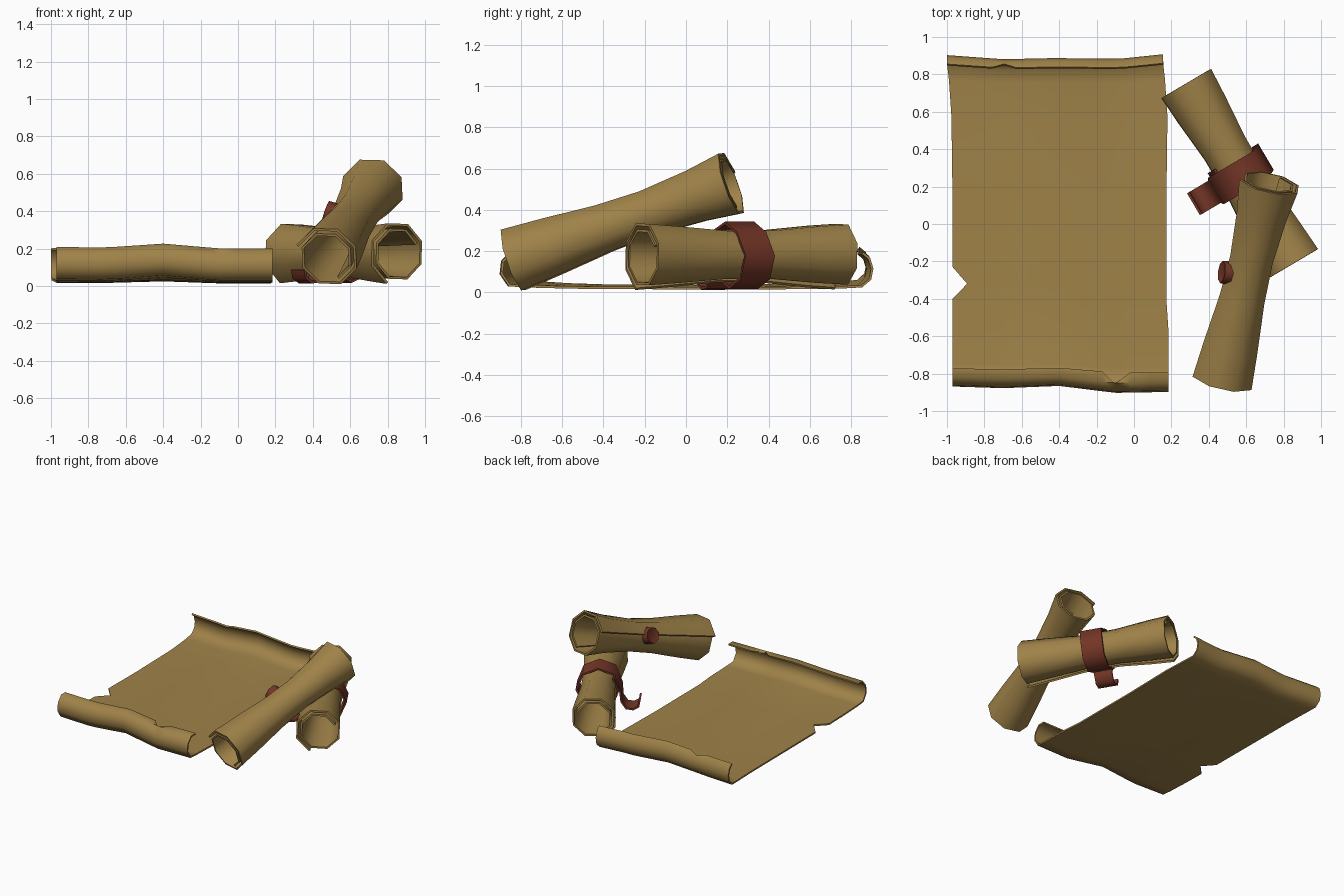
import bpy, bmesh, math
from mathutils import Vector, Matrix

if "Cube" in bpy.data.objects:
    bpy.data.objects.remove(bpy.data.objects["Cube"])


def material(name, rgb):
    m = bpy.data.materials.new(name)
    m.diffuse_color = (*rgb, 1)
    m.use_nodes = True
    m.node_tree.nodes["Principled BSDF"].inputs["Base Color"].default_value = m.diffuse_color
    return m


PARCHMENT = material("parchment", (0.35, 0.225, 0.066))
RED = material("dark red wax", (0.175, 0.036, 0.02))


def interp(points, t):
    """Piecewise linear lookup in a list of (position, value)."""
    for (a, va), (b, vb) in zip(points, points[1:]):
        if t <= b:
            return va + (vb - va) * max(0, (t - a) / (b - a))
    return points[-1][1]


def make_shell(name, rows, mat, thick, angle=50):
    """Thin sheet from a grid of points, thickened and smoothed."""
    me = bpy.data.meshes.new(name)
    n = len(rows[0])
    faces = [(i * n + j, i * n + j + 1, (i + 1) * n + j + 1, (i + 1) * n + j)
             for i in range(len(rows) - 1) for j in range(n - 1)]
    me.from_pydata([tuple(p) for r in rows for p in r], [], faces)
    me.materials.append(mat)
    ob = bpy.data.objects.new(name, me)
    bpy.context.collection.objects.link(ob)
    so = ob.modifiers.new("thickness", "SOLIDIFY")
    so.thickness, so.offset = thick, 0
    bpy.ops.object.select_all(action='DESELECT')
    ob.select_set(True)
    bpy.context.view_layer.objects.active = ob
    bpy.ops.object.modifier_apply(modifier=so.name)
    bpy.ops.object.shade_smooth_by_angle(angle=math.radians(angle))
    return ob


def frame(a, b):
    """Axis direction, horizontal side and upward vector of a roll."""
    d = (b - a).normalized()
    s = d.cross(Vector((0, 0, 1))).normalized()
    return d, s, s.cross(d)


# --- open sheet with curled ends -------------------------------------------
profile = [(-0.785, 0.195), (-0.835, 0.195), (-0.875, 0.15), (-0.882, 0.09),
           (-0.845, 0.035), (-0.76, 0.03), (-0.58, 0.025), (-0.40, 0.022),
           (-0.32, 0.022), (-0.23, 0.022), (0.12, 0.02), (0.57, 0.022),
           (0.76, 0.026), (0.835, 0.03), (0.875, 0.065), (0.885, 0.115),
           (0.87, 0.165), (0.84, 0.19)]
columns = [-0.97, -0.89, -0.73, -0.665, -0.6, -0.4, -0.17, -0.095, -0.02, 0.09, 0.185]
wave = [(-1, 0.008), (-0.7, 0.006), (-0.4, 0.027), (-0.1, 0.0), (0.2, 0.0)]
front_y = [(-1, 0.02), (-0.7, 0.01), (-0.4, 0.022), (-0.1, -0.015), (0.2, -0.01)]
back_y = [(-1, 0.014), (-0.67, -0.01), (-0.4, -0.004), (-0.05, -0.008), (0.2, 0.018)]
rows = []
for k, (y, z) in enumerate(profile):
    row = []
    for x in columns:
        py, pz, px = y, z, x
        if k == 0 and x == -0.095:                  # tear in the front curl
            py, pz = -0.855, 0.175
        if k == len(profile) - 1 and x == -0.665:   # tear in the back curl
            py, pz = 0.862, 0.172
        if k == 8 and x == -0.97:                   # tear in the left edge
            px = -0.892
        elif k == 8 and x == -0.89:
            px = -0.85
        end = min(1, abs(y) / 0.85) ** 4
        py += end * interp(front_y if y < 0 else back_y, x)
        if y > 0.5:
            px -= 0.03 * end                        # back end shifted left
        elif abs(y) < 0.5 and x > 0.1:
            px -= 0.012
        pz += interp(wave, x) * (0.4 + 0.6 * end)
        row.append((px, py, pz))
    rows.append(row)
make_shell("open_sheet", rows, PARCHMENT, 0.012, 60)


# --- rolled scrolls ---------------------------------------------------------
def rolled_scroll(name, a, b, radii, start, turn):
    d, s, u = frame(a, b)
    steps = 13
    rows = []
    for t, r in radii:
        c = a.lerp(b, t)
        row = []
        for i in range(steps + 1):
            ang = math.radians(start + turn * 45 * i)
            q = r * (1.04 - 0.3 * i / steps)
            row.append(c + (s * math.cos(ang) + u * math.sin(ang)) * q)
        rows.append(row)
    make_shell(name, rows, PARCHMENT, 0.014)


low_a, low_b = Vector((0.285, 0.755, 0.178)), Vector((0.855, -0.21, 0.178))
rolled_scroll("lower_scroll", low_a, low_b,
              [(0, 0.165), (0.14, 0.155), (0.36, 0.132), (0.6, 0.13), (0.85, 0.155), (1, 0.168)],
              -67.5, 1)

lean_a, lean_b = Vector((0.48, -0.832, 0.152)), Vector((0.728, 0.222, 0.522))
rolled_scroll("leaning_scroll", lean_a, lean_b,
              [(0, 0.168), (0.18, 0.152), (0.42, 0.125), (0.62, 0.118), (0.84, 0.138), (1, 0.166)],
              157.5, -1)

# --- ribbon band around the lower scroll, with a loose tail ------------------
d, s, u = frame(low_a, low_b)
mid = low_a.lerp(low_b, 0.505)
path = []
for i in range(10):                                  # wraps round with overlap
    ang = math.radians(112.5 - 45 * i)
    r = 0.168 - 0.002 * i
    path.append((r * math.cos(ang), r * math.sin(ang)))
path = [(0.295, -0.09), (0.287, -0.135), (0.25, -0.158), (0.2, -0.152),
        (0.165, -0.1), (0.157, -0.01), (0.11, 0.118)] + \
       [(r * math.cos(math.radians(g)), r * math.sin(math.radians(g)))
        for r, g in [(0.158, 90), (0.156, 135), (0.154, 180), (0.154, 225), (0.154, 270),
                     (0.15, 315), (0.145, 360), (0.143, 400)]]
rows = []
for i, (px, pz) in enumerate(path):
    w = 0.068 if i < 5 else 0.082
    shift = -0.012 if i > 8 else 0.01
    c = mid + s * px + u * pz + d * shift
    rows.append([c - d * w, c + d * w])
make_shell("ribbon_band", rows, RED, 0.014)

# --- wax seal on the seam of the leaning scroll -----------------------------
d, s, u = frame(lean_a, lean_b)
ang = math.radians(160)
out = s * math.cos(ang) + u * math.sin(ang)
c = lean_a.lerp(lean_b, 0.53) + out * 0.11
bm = bmesh.new()
rot = Matrix.Translation(c) @ out.to_track_quat('Z', 'Y').to_matrix().to_4x4()
bmesh.ops.create_cone(bm, cap_ends=True, segments=8, radius1=0.066, radius2=0.06,
                      depth=0.085, matrix=rot)
cap = max((f for f in bm.faces if len(f.verts) == 8),
          key=lambda f: f.calc_center_median().dot(out))
bmesh.ops.inset_region(bm, faces=[cap], thickness=0.016, depth=-0.006)
me = bpy.data.meshes.new("wax_seal")
bm.to_mesh(me)
bm.free()
me.materials.append(RED)
seal = bpy.data.objects.new("wax_seal", me)
bpy.context.collection.objects.link(seal)
bpy.ops.object.select_all(action='DESELECT')
seal.select_set(True)
bpy.context.view_layer.objects.active = seal
bpy.ops.object.shade_smooth_by_angle(angle=math.radians(50))
